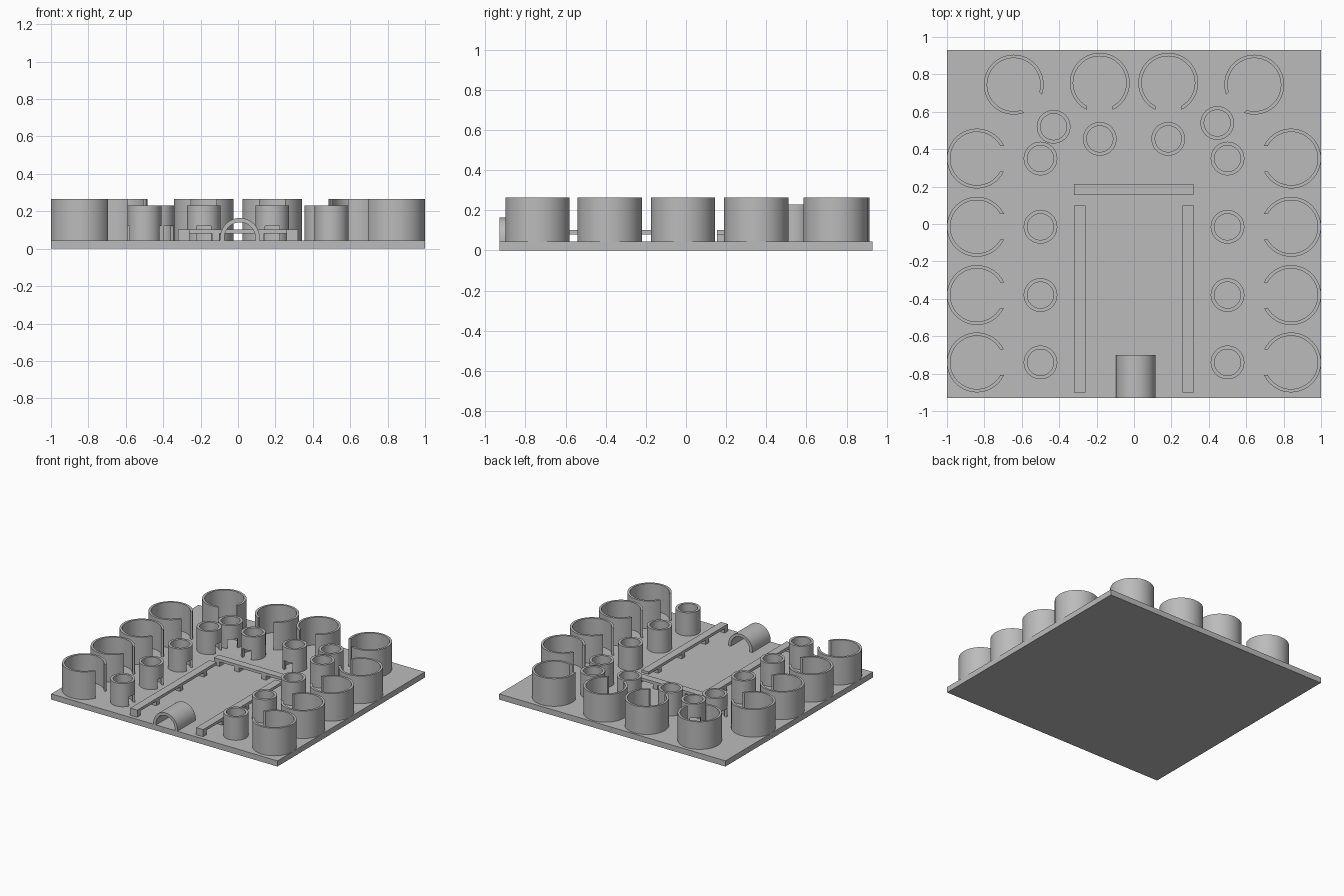
import bpy, bmesh, math
from mathutils import Matrix, Vector

cube = bpy.data.objects.get("Cube")
if cube:
    bpy.data.objects.remove(cube, do_unlink=True)

grey = bpy.data.materials.new("plain_grey")
grey.use_nodes = True
GREY = (0.5, 0.5, 0.5, 1)
grey.diffuse_color = GREY
grey.node_tree.nodes["Principled BSDF"].inputs["Base Color"].default_value = GREY

FLOOR = 0.045


def finish(name, bm, smooth=False):
    bmesh.ops.recalc_face_normals(bm, faces=bm.faces)
    mesh = bpy.data.meshes.new(name)
    bm.to_mesh(mesh)
    bm.free()
    mesh.materials.append(grey)
    obj = bpy.data.objects.new(name, mesh)
    bpy.context.collection.objects.link(obj)
    if smooth:
        shade(obj)
    return obj


def select(obj):
    bpy.ops.object.select_all(action='DESELECT')
    obj.select_set(True)
    bpy.context.view_layer.objects.active = obj


def shade(obj):
    select(obj)
    bpy.ops.object.shade_smooth_by_angle(angle=math.radians(30))


def add_box(bm, x0, x1, y0, y1, z0, z1):
    centre = Vector((x0 + x1, y0 + y1, z0 + z1)) / 2
    size = Matrix.Diagonal((x1 - x0, y1 - y0, z1 - z0, 1))
    bmesh.ops.create_cube(bm, size=1, matrix=Matrix.Translation(centre) @ size)


def extrude_profile(points, offset):
    bm = bmesh.new()
    face = bm.faces.new([bm.verts.new(p) for p in points])
    out = bmesh.ops.extrude_face_region(bm, geom=[face])
    verts = [v for v in out["geom"] if isinstance(v, bmesh.types.BMVert)]
    bmesh.ops.translate(bm, verts=verts, vec=offset)
    return bm


def arc(radius, start, end, steps):
    return [(radius * math.cos(start + (end - start) * i / steps),
             radius * math.sin(start + (end - start) * i / steps)) for i in range(steps + 1)]


def hut(name, x, y, facing):
    """Open round wall with a straight-sided doorway in the facing direction."""
    points = []
    for radius, order in ((0.16, 1), (0.142, -1)):
        a = math.asin(0.068 / radius)
        points += arc(radius, a, math.tau - a, 56)[::order]
    bm = extrude_profile([(px, py, FLOOR) for px, py in points], (0, 0, 0.22))
    bm.transform(Matrix.Translation((x, y, 0)) @ Matrix.Rotation(math.radians(facing), 4, 'Z'))
    finish(name, bm, True)


def post(name, x, y, facing):
    """Tube with a low passage cut straight through its base."""
    bm = bmesh.new()
    n, rows = 48, []
    for radius, z in ((0.09, FLOOR), (0.09, 0.23), (0.07, 0.23), (0.07, FLOOR)):
        rows.append([bm.verts.new((px, py, z)) for px, py in arc(radius, 0, math.tau, n)[:n]])
    for k in range(4):
        a, b = rows[k], rows[(k + 1) % 4]
        for i in range(n):
            j = (i + 1) % n
            bm.faces.new((a[i], a[j], b[j], b[i]))
    turn = Matrix.Translation((x, y, 0)) @ Matrix.Rotation(math.radians(facing), 4, 'Z')
    bm.transform(turn)
    obj = finish(name, bm)
    cut = bmesh.new()
    add_box(cut, -0.2, 0.2, -0.038, 0.038, 0, 0.12)
    cut.transform(turn)
    cutter = finish("passage_cutter", cut)
    cutter.hide_render = True
    mod = obj.modifiers.new("passage", 'BOOLEAN')
    mod.operation, mod.solver, mod.object = 'DIFFERENCE', 'EXACT', cutter
    select(obj)
    bpy.ops.object.modifier_apply(modifier=mod.name)
    bpy.data.objects.remove(cutter, do_unlink=True)
    shade(obj)


# Ground slab
bm = bmesh.new()
add_box(bm, -1, 1, -0.93, 0.93, 0, FLOOR)
finish("base_slab", bm)

# Round huts and posts, mirrored left and right
for side, s in (("left", 1), ("right", -1)):
    inward = 180 if s > 0 else 0
    diagonal = 225 if s > 0 else -45
    for i, y in enumerate((0.35, -0.015, -0.38, -0.74)):
        hut(f"{side}_side_hut_{i + 1}", s * 0.84, y, inward)
        post(f"{side}_side_post_{i + 1}", s * 0.5, y, inward)
    hut(f"{side}_corner_hut", s * 0.643, 0.745, diagonal)
    hut(f"{side}_back_hut", s * 0.183, 0.755, -90)
    post(f"{side}_back_post", s * 0.183, 0.455, -90)
    post(f"{side}_corner_post", 0.445 if s > 0 else -0.43, 0.54 if s > 0 else 0.52, diagonal)

    # Long bench beside the court
    bm = bmesh.new()
    x0, x1 = sorted((s * 0.26, s * 0.322))
    add_box(bm, x0, x1, -0.9, 0.1, 0.08, 0.102)
    for y in (-0.88, -0.64, -0.34, -0.04):
        add_box(bm, x0, x1, y - 0.02, y + 0.02, FLOOR, 0.08)
    finish(f"{side}_bench", bm)

# Bench across the back
bm = bmesh.new()
add_box(bm, -0.32, 0.318, 0.155, 0.215, 0.08, 0.102)
for x in (-0.29, -0.12, 0.12, 0.29):
    add_box(bm, x - 0.02, x + 0.02, 0.155, 0.215, FLOOR, 0.08)
finish("back_bench", bm)

# Vaulted entrance
outline = []
for radius, order in ((0.106, 1), (0.083, -1)):
    rim = [(radius, -0.013)] + arc(radius, 0, math.pi, 32) + [(-radius, -0.013)]
    outline += rim[::order]
bm = extrude_profile([(px + 0.01, -0.93, pz + 0.058) for px, pz in outline], (0, 0.23, 0))
finish("entrance_arch", bm, True)
